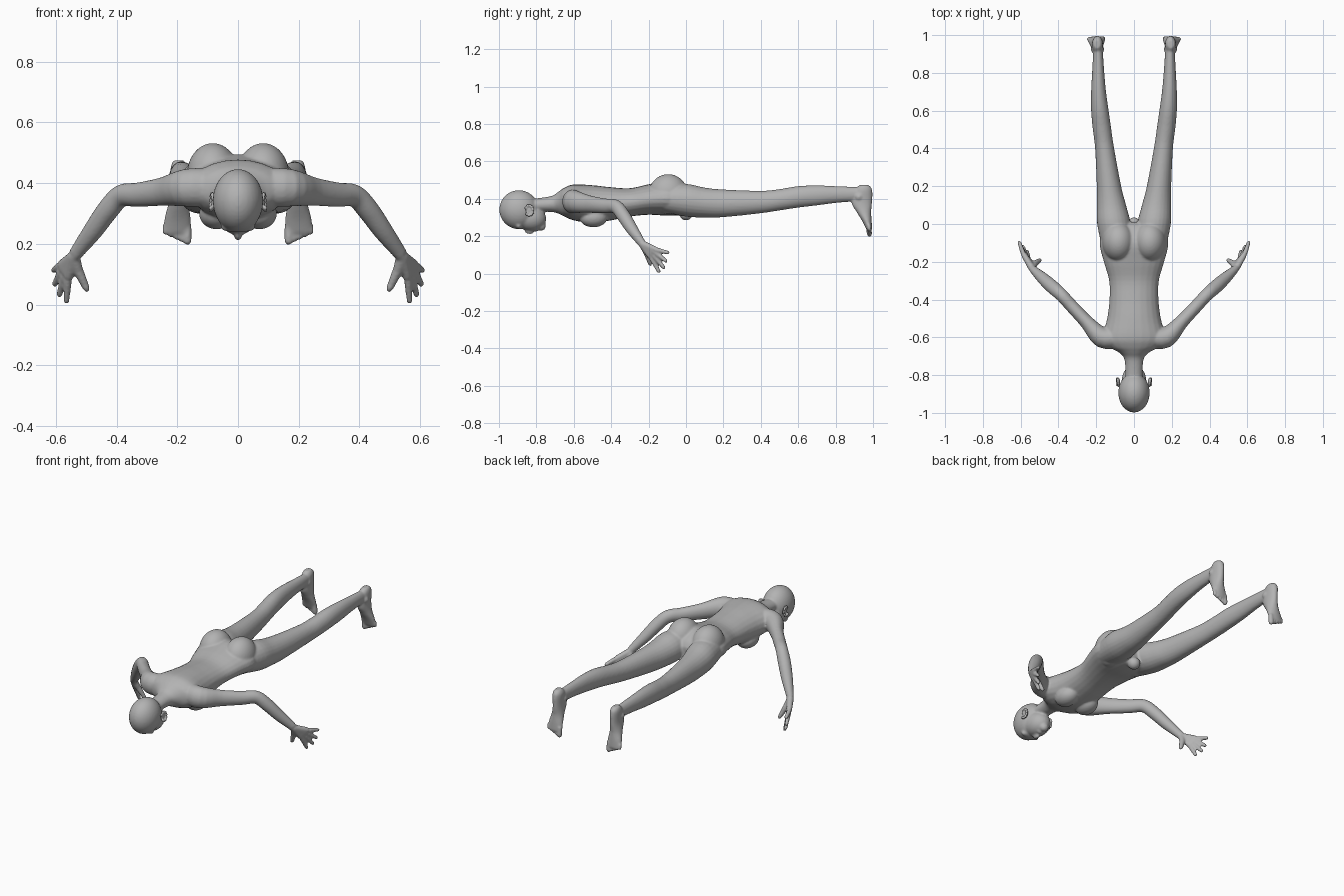
import bpy, bmesh, math
from mathutils import Vector, Matrix

cube = bpy.data.objects.get("Cube")
if cube:
    bpy.data.objects.remove(cube)

skin = bpy.data.materials.new("plain grey")
skin.use_nodes = True
grey = (0.45, 0.45, 0.45, 1)
skin.diffuse_color = grey
skin.node_tree.nodes["Principled BSDF"].inputs["Base Color"].default_value = grey

X, Y, Z = Vector((1, 0, 0)), Vector((0, 1, 0)), Vector((0, 0, 1))
SIDES, STEPS = 24, 4


def blend(rows):
    """Smooth curve through the rows of numbers."""
    out = []
    for i in range(len(rows) - 1):
        a, b, c, d = (rows[min(max(k, 0), len(rows) - 1)] for k in range(i - 1, i + 3))
        for s in range(STEPS):
            t = s / STEPS
            out.append([q + t / 2 * (r - p + t * (2 * p - 5 * q + 4 * r - s3
                        + t * (3 * (q - r) + s3 - p))) for p, q, r, s3 in zip(a, b, c, d)])
    return out + [list(rows[-1])]


def loft(bm, rings):
    """Closed skin over rings given as centre and two half-axis vectors."""
    loops = []
    for centre, u, v in rings:
        angles = [math.tau * k / SIDES for k in range(SIDES)]
        loops.append([bm.verts.new(centre + u * math.cos(a) + v * math.sin(a)) for a in angles])
    faces = [bm.faces.new(loops[0]), bm.faces.new(loops[-1])]
    for low, high in zip(loops, loops[1:]):
        for k in range(SIDES):
            n = (k + 1) % SIDES
            faces.append(bm.faces.new((low[k], low[n], high[n], high[k])))
    bmesh.ops.recalc_face_normals(bm, faces=faces)


def along_y(bm, rows, side):
    """Rows: y, inner x, outer x, bottom z, top z."""
    loft(bm, [(Vector((side * (a + b) / 2, y, (lo + hi) / 2)), X * (b - a) / 2, Z * (hi - lo) / 2)
              for y, a, b, lo, hi in blend(rows)])


def along_z(bm, rows, side):
    """Rows: z, inner x, outer x, front y, back y."""
    loft(bm, [(Vector((side * (a + b) / 2, (f + k) / 2, z)), X * (b - a) / 2, Y * (k - f) / 2)
              for z, a, b, f, k in blend(rows)])


def along_path(bm, rows, side):
    """Rows: x, y, z, sideways radius, upright radius."""
    rows = blend(rows)
    pts = [Vector((side * r[0], r[1], r[2])) for r in rows]
    rings = []
    for i, row in enumerate(rows):
        tangent = (pts[min(i + 1, len(pts) - 1)] - pts[max(i - 1, 0)]).normalized()
        u = tangent.cross(Z).normalized()
        rings.append((pts[i], u * row[3], u.cross(tangent) * row[4]))
    loft(bm, rings)


def ball(bm, centre, radii, tilt=0):
    m = Matrix.Translation(centre) @ Matrix.Rotation(tilt, 4, "X") @ Matrix.Diagonal((*radii, 1))
    bmesh.ops.create_uvsphere(bm, u_segments=32, v_segments=20, radius=1, matrix=m)


def tube(bm, a, b, ra, rb):
    """Tapered limb segment with a rounded tip."""
    a, b = Vector(a), Vector(b)
    d = (b - a).normalized()
    u = d.cross(X if abs(d.x) < 0.8 else Y).normalized()
    v = d.cross(u)
    loft(bm, [(a, u * ra, v * ra), (b - d * rb, u * rb, v * rb),
              (b - d * rb * 0.4, u * rb * 0.8, v * rb * 0.8), (b, u * rb * 0.3, v * rb * 0.3)])


def finish(name, bm, voxel, rounds):
    mesh = bpy.data.meshes.new(name)
    bm.to_mesh(mesh)
    bm.free()
    mesh.materials.append(skin)
    obj = bpy.data.objects.new(name, mesh)
    bpy.context.collection.objects.link(obj)
    fuse = obj.modifiers.new("fuse", "REMESH")
    fuse.mode, fuse.voxel_size, fuse.use_smooth_shade = "VOXEL", voxel, True
    soften = obj.modifiers.new("soften", "SMOOTH")
    soften.factor, soften.iterations = 0.5, rounds
    for poly in mesh.polygons:
        poly.use_smooth = True


# Neck and torso: y, half width, bottom, top
torso = [(-.82, .045, .33, .40), (-.72, .05, .33, .415), (-.68, .08, .32, .44),
         (-.65, .135, .305, .46), (-.6, .165, .285, .477), (-.5, .142, .27, .473),
         (-.4, .13, .285, .462), (-.3, .132, .305, .457), (-.2, .16, .315, .478),
         (-.1, .182, .31, .495), (-.02, .15, .315, .46), (.01, .05, .33, .42)]
leg = [(-.12, .02, .17, .33, .47), (0, .018, .195, .305, .48), (.1, .042, .197, .30, .46),
       (.2, .068, .197, .302, .45), (.4, .105, .206, .323, .443), (.5, .12, .218, .338, .452),
       (.6, .134, .227, .353, .468), (.7, .148, .227, .365, .472), (.8, .157, .222, .378, .468),
       (.9, .164, .217, .386, .464), (.96, .168, .218, .39, .46)]
foot = [(.475, .178, .212, .93, .975), (.45, .165, .222, .905, .995), (.38, .165, .222, .885, .995),
        (.33, .162, .23, .912, .99), (.28, .155, .243, .943, .993), (.235, .155, .246, .965, .995)]
arm = [(.09, -.6, .385, .055, .065), (.17, -.6, .385, .055, .062), (.25, -.52, .372, .037, .047),
       (.33, -.435, .362, .034, .04), (.385, -.375, .358, .034, .037), (.43, -.335, .31, .036, .036),
       (.48, -.29, .24, .032, .032), (.537, -.238, .165, .02, .023)]
# Knuckle and tip of each finger, from index to little finger
fingers = [((.56, -.183, .08), (.566, -.14, .003)), ((.572, -.17, .095), (.59, -.113, .025)),
           ((.582, -.16, .11), (.606, -.1, .062)), ((.588, -.155, .127), (.61, -.088, .11))]
wrist = (.54, -.235, .16)

body = bmesh.new()
along_y(body, [(y, -w, w, lo, hi) for y, w, lo, hi in torso], 1)
ball(body, (0, 0, .32), (.035, .035, .035))

# Head: skull, face, nose, lips and chin
ball(body, (0, -.893, .342), (.083, .105, .104))
ball(body, (0, -.835, .3), (.066, .088, .07), math.radians(-12))
ball(body, (0, -.775, .255), (.026, .026, .026))
ball(body, (0, -.84, .229), (.013, .026, .017), math.radians(-20))
ball(body, (0, -.803, .236), (.024, .013, .011))

for side in (-1, 1):
    # Chest and buttocks
    ball(body, (side * .07, -.495, .3), (.058, .075, .052))
    ball(body, (side * .083, -.095, .425), (.086, .105, .107))
    # Brow ridge
    ball(body, (side * .03, -.895, .256), (.027, .016, .016))
    along_y(body, leg, side)
    along_z(body, foot, side)
    along_path(body, arm, side)
    # Ankle bones
    for x in (.17, .217):
        ball(body, (side * x, .925, .41), (.012, .018, .018))
    # Toes, shortening from the inner one outwards
    for i in range(5):
        x = .167 + i * .018
        r = .0145 if i == 0 else .0105
        tube(body, (side * x, .977, .26), (side * x, .982, .197 + i * .008), r, r)
    # Palm strands, fingers and thumb
    flip = lambda p: (side * p[0], p[1], p[2])
    for knuckle, tip in fingers:
        tube(body, flip(wrist), flip(knuckle), .019, .0155)
        tube(body, flip(knuckle), flip(tip), .0135, .0105)
    tube(body, flip(wrist), flip((.523, -.205, .1)), .019, .017)
    tube(body, flip((.525, -.21, .11)), flip((.494, -.188, .042)), .017, .0115)
finish("body", body, .006, 5)

# Ears: rim with a lobe
for side, label in ((1, "left"), (-1, "right")):
    ear = bmesh.new()
    for k in range(9):
        a = math.radians(-60 + k * 35)
        ball(ear, (side * (.085 + .005 * math.sin(a / 2)), -.838 + .02 * math.sin(a),
                   .338 + .026 * math.cos(a)), (.007, .008, .008))
    ball(ear, (side * .08, -.838, .338), (.007, .02, .026))
    finish(label + "_ear", ear, .003, 3)
